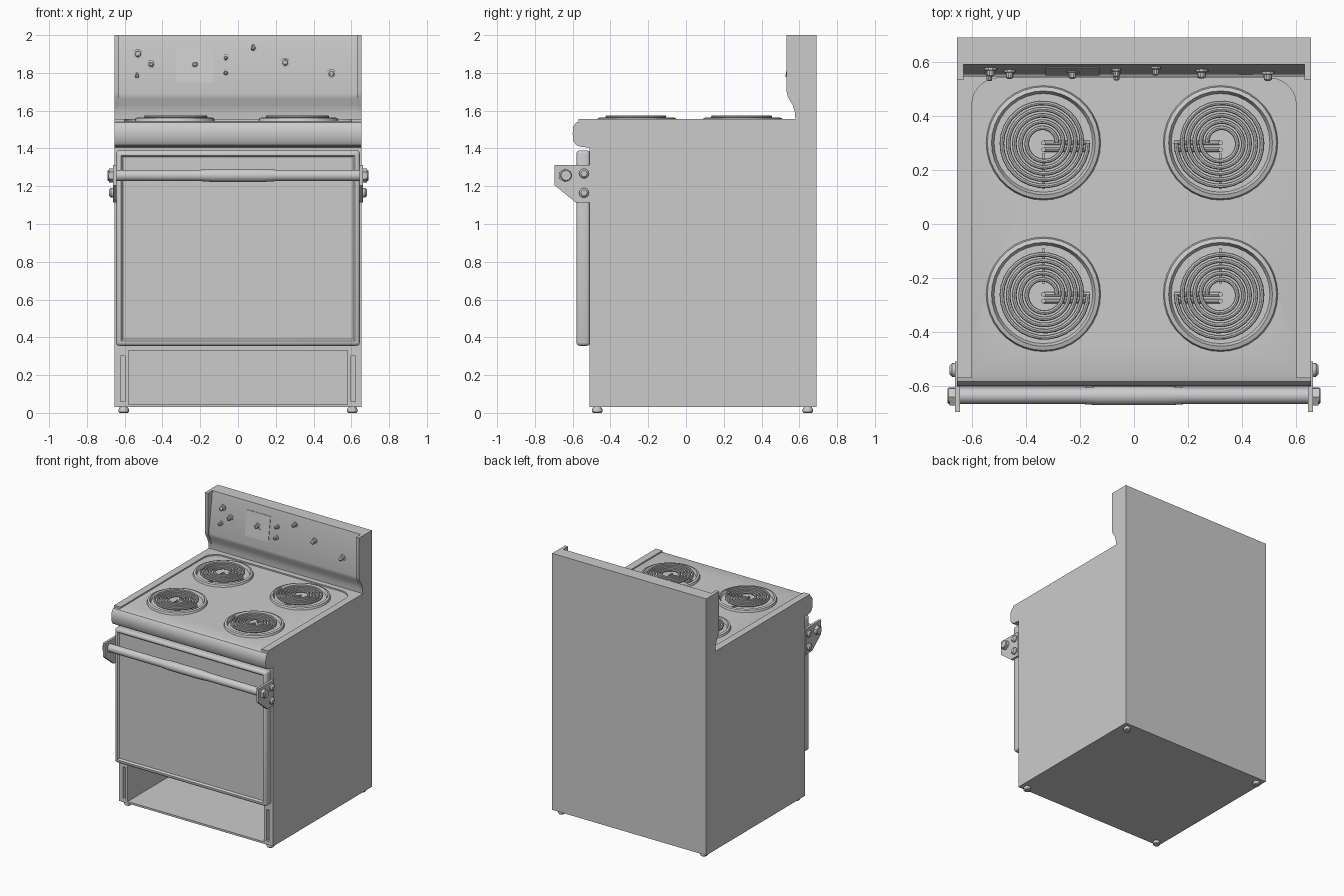
import bpy, bmesh, math
from mathutils import Matrix, Vector

if "Cube" in bpy.data.objects:
    bpy.data.objects.remove(bpy.data.objects["Cube"])


def finish(name, bm):
    bmesh.ops.recalc_face_normals(bm, faces=bm.faces)
    me = bpy.data.meshes.new(name)
    bm.to_mesh(me)
    bm.free()
    ob = bpy.data.objects.new(name, me)
    bpy.context.collection.objects.link(ob)
    return ob


def box(name, lo, hi, bevel=0):
    bm = bmesh.new()
    bmesh.ops.create_cube(bm, size=1)
    for v in bm.verts:
        v.co = Vector([lo[i] + (v.co[i] + 0.5) * (hi[i] - lo[i]) for i in range(3)])
    if bevel:
        bmesh.ops.bevel(bm, geom=bm.edges[:], offset=bevel, segments=3, profile=0.5, affect='EDGES')
    return finish(name, bm)


def prism(name, pts, axis, a, b):
    """Extrude a 2D outline: (y, z) along x, or (x, y) along z."""
    bm = bmesh.new()
    put = (lambda p, t: (t, p[0], p[1])) if axis == 'X' else (lambda p, t: (p[0], p[1], t))
    f = bm.faces.new([bm.verts.new(put(p, a)) for p in pts])
    ext = bmesh.ops.extrude_face_region(bm, geom=[f])
    d = Vector(put((0, 0), b - a))
    bmesh.ops.translate(bm, vec=d, verts=[v for v in ext['geom'] if isinstance(v, bmesh.types.BMVert)])
    return finish(name, bm)


def lathe(name, prof, centre, axis='Z', n=32):
    """Spin (radius, height) points about an axis; end rings are capped."""
    rot = {'Z': Matrix(), 'X': Matrix.Rotation(math.pi / 2, 4, 'Y'),
           '-Y': Matrix.Rotation(math.pi / 2, 4, 'X')}[axis]
    m = Matrix.Translation(centre) @ rot
    bm = bmesh.new()
    rings = [[bm.verts.new(m @ Vector((r * math.cos(2 * math.pi * i / n),
                                       r * math.sin(2 * math.pi * i / n), h)))
              for i in range(n)] for r, h in prof]
    for p, q in zip(rings, rings[1:]):
        for i in range(n):
            bm.faces.new((p[i], p[(i + 1) % n], q[(i + 1) % n], q[i]))
    bm.faces.new(rings[0])
    bm.faces.new(rings[-1])
    return finish(name, bm)


def cut(ob, cutter):
    m = ob.modifiers.new('cut', 'BOOLEAN')
    m.operation, m.solver, m.object = 'DIFFERENCE', 'EXACT', cutter
    bpy.context.view_layer.objects.active = ob
    bpy.ops.object.modifier_apply(modifier=m.name)
    bpy.data.objects.remove(cutter)


def tube(name, paths, r):
    cu = bpy.data.curves.new(name, 'CURVE')
    cu.dimensions, cu.bevel_depth, cu.bevel_resolution, cu.use_fill_caps = '3D', r, 2, True
    for pts in paths:
        sp = cu.splines.new('POLY')
        sp.points.add(len(pts) - 1)
        for p, c in zip(sp.points, pts):
            p.co = (*c, 1)
    tmp = bpy.data.objects.new(name + '_path', cu)
    bpy.context.collection.objects.link(tmp)
    me = bpy.data.meshes.new_from_object(tmp.evaluated_get(bpy.context.evaluated_depsgraph_get()))
    bpy.data.objects.remove(tmp)
    ob = bpy.data.objects.new(name, me)
    bpy.context.collection.objects.link(ob)
    return ob


# Body with an empty drawer bay and rail slots
W = 0.655
body = prism('body', [(-0.51, 0.03), (0.69, 0.03), (0.69, 1.405), (-0.51, 1.405)], 'X', -W, W)
cut(body, box('bay_cutter', (-0.58, -0.7, 0.045), (0.58, 0.6, 0.33)))
for s in (-1, 1):
    cut(body, box('slot_cutter', (s * 0.61 - 0.012, -0.7, 0.06), (s * 0.61 + 0.012, -0.47, 0.3)))
    for y in (-0.47, 0.645):
        lathe('foot', [(0.022, 0), (0.027, 0.006), (0.027, 0.02), (0.018, 0.035)], (s * 0.605, y, 0), n=12)

# Cooktop with rounded front edge and a raised rim
top = [(0.69, 1.405), (0.69, 1.545), (-0.555, 1.545), (-0.582, 1.537), (-0.597, 1.515),
       (-0.6, 1.48), (-0.597, 1.44), (-0.582, 1.418), (-0.55, 1.407), (-0.5, 1.405)]
cooktop = prism('cooktop', top, 'X', -W, W)
arc = [(0.50 + 0.10 * math.sin(a), 0.44 + 0.10 * math.cos(a)) for a in [i * math.pi / 12 for i in range(7)]]
half = [(0.60, -0.57)] + arc[::-1]
rim = half + [(-x, y) for x, y in half[::-1]]
rim += [(-W, -0.57), (-W, 0.60), (W, 0.60), (W, -0.57)]
prism('cooktop_rim', rim, 'Z', 1.54, 1.555)

# Burners: drip pan, spiral coil, terminal leads and support arms
for sx in (-1, 1):
    for sy, cy in ((1, 0.30), (-1, -0.26)):
        cx = -0.335 if sx < 0 else 0.32
        cut(cooktop, lathe('pan_cutter', [(0.186, 0), (0.186, 0.12)], (cx, cy, 1.49)))
        lathe('drip_pan', [(0.212, 1.544), (0.207, 1.56), (0.192, 1.565), (0.178, 1.535),
                           (0.10, 1.515), (0.03, 1.51)], (cx, cy, 0), n=36)
        turns, n = 5, 30
        coil = []
        for i in range(turns * n + 1):
            a, r = 2 * math.pi * i / n, 0.05 + 0.115 * i / (turns * n)
            coil.append((cx - sx * r * math.cos(a), cy + r * math.sin(a), 1.567))
        leads = [[(cx, cy + d, 1.562), (cx, cy + d, 1.548), (cx - sx * 0.17, cy + d, 1.548)]
                 for d in (0.0, -0.025)]
        tube('burner_coil', [coil] + leads, 0.0085)
        box('coil_support', (cx - 0.006, min(cy - sy * 0.17, cy - sy * 0.04), 1.535),
            (cx + 0.006, max(cy - sy * 0.17, cy - sy * 0.04), 1.559))

# Backguard with slanted control panel between two end caps
prism('backguard', [(0.69, 1.405), (0.69, 2), (0.59, 2), (0.545, 1.69), (0.55, 1.665),
                    (0.57, 1.63), (0.579, 1.59), (0.582, 1.54), (0.582, 1.405)], 'X', -0.63, 0.63)
cap = [(0.69, 1.405), (0.69, 2), (0.533, 2), (0.533, 1.70), (0.54, 1.67),
       (0.565, 1.63), (0.577, 1.59), (0.58, 1.54), (0.58, 1.405)]
for s in (-1, 1):
    prism('backguard_end_cap', cap, 'X', s * 0.63, s * W)


def panel_y(z):
    return 0.545 + (z - 1.69) / 0.31 * 0.045


tilt = -math.atan(0.045 / 0.31)

# Clock plate with a hand, and bare control shafts
for name, lo, hi in (('clock_plate', (-0.1, -0.004, -0.095), (0.1, 0.004, 0.095)),
                     ('clock_hand', (-0.003, -0.008, -0.035), (0.003, 0, 0))):
    ob = box(name, lo, hi)
    ob.location = (-0.228, panel_y(1.845), 1.845)
    ob.rotation_euler = (tilt, 0.8 if name == 'clock_hand' else 0, 0)
    if name == 'clock_hand':
        ob.rotation_euler = (tilt, -0.8, 0)
for x, z, r in ((-0.53, 1.90, 0.02), (-0.46, 1.845, 0.018), (-0.535, 1.785, 0.014), (-0.228, 1.845, 0.018),
                (-0.065, 1.88, 0.014), (-0.065, 1.80, 0.014), (0.08, 1.932, 0.016),
                (0.25, 1.855, 0.02), (0.495, 1.795, 0.02)):
    lathe('control_shaft', [(r * 1.25, -0.012), (r * 1.25, 0.006), (r * 0.8, 0.008),
                            (r * 0.75, 0.026), (r * 0.4, 0.031)], (x, panel_y(z), z), '-Y', 10)

# Oven door with a sunken front panel
door = box('oven_door', (-0.645, -0.58, 0.355), (0.645, -0.508, 1.39), 0.018)
bm = bmesh.new()
bm.from_mesh(door.data)
front = [f for f in bm.faces if f.normal.y < -0.99 and f.calc_area() > 0.5]
bmesh.ops.inset_region(bm, faces=front, thickness=0.012, depth=0)
bmesh.ops.inset_region(bm, faces=front, thickness=0.014, depth=-0.012)
bm.to_mesh(door.data)
bm.free()

# Handle bar with bolted side brackets
lathe('door_handle', [(0.026, -0.69), (0.03, -0.685), (0.03, -0.2), (0.035, -0.13), (0.035, 0.13),
                      (0.03, 0.2), (0.03, 0.685), (0.026, 0.69)], (0, -0.635, 1.257), 'X', 20)
plate = [(-0.695, 1.312), (-0.508, 1.312), (-0.508, 1.115), (-0.585, 1.115), (-0.695, 1.205)]
for s in (-1, 1):
    prism('handle_bracket', plate, 'X', s * 0.643, s * 0.662)
    lathe('handle_end_nut', [(0.036, 0), (0.036, s * 0.022)], (s * 0.66, -0.64, 1.257), 'X', 6)
    for z in (1.267, 1.165):
        lathe('bracket_bolt', [(0.026, 0), (0.026, s * 0.012), (0.016, s * 0.022)],
              (s * 0.66, -0.54, z), 'X', 12)

# Smooth shading with sharp edges kept
bpy.ops.object.select_all(action='SELECT')
bpy.context.view_layer.objects.active = body
bpy.ops.object.shade_smooth_by_angle(angle=math.radians(35))
